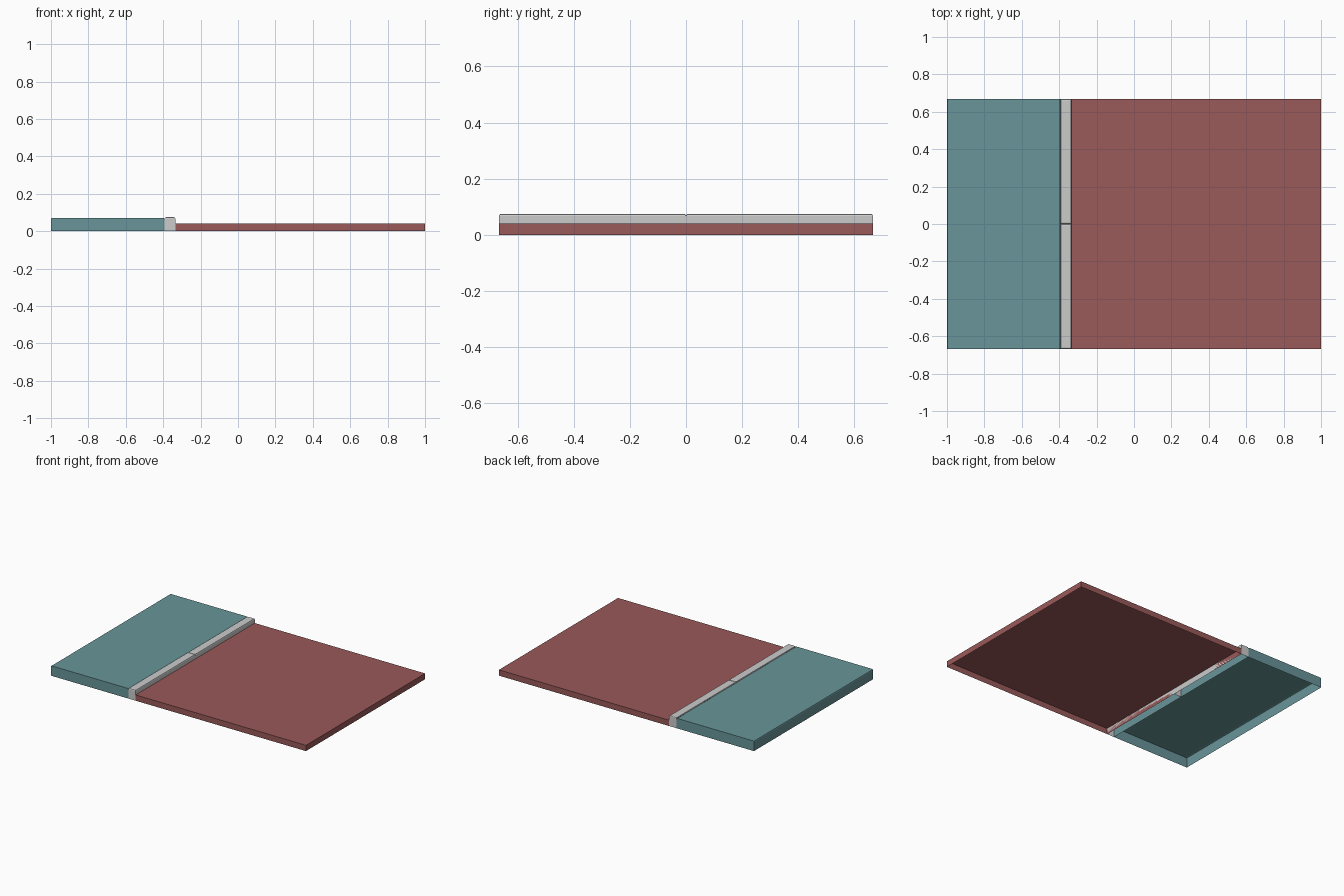
import bpy, bmesh

if "Cube" in bpy.data.objects:
    bpy.data.objects.remove(bpy.data.objects["Cube"])

HALF_Y = 0.667
SEAM_L, SEAM_R = -0.393, -0.335


def paint(name, colour):
    mat = bpy.data.materials.new(name)
    mat.diffuse_color = colour
    mat.use_nodes = True
    mat.node_tree.nodes["Principled BSDF"].inputs["Base Color"].default_value = mat.diffuse_color
    return mat


def open_slab(name, x0, x1, y0, y1, height, mat=None, bevel=0.0, pick=None, drop_left=False):
    """Box shell without an underside; top edges chosen by pick are bevelled."""
    bm = bmesh.new()
    bmesh.ops.create_cube(bm, size=1)
    for v in bm.verts:
        v.co.x = x1 if v.co.x > 0 else x0
        v.co.y = y1 if v.co.y > 0 else y0
        v.co.z = height if v.co.z > 0 else 0
    if bevel:
        top = [e for e in bm.edges if all(v.co.z > height / 2 for v in e.verts) and pick(e)]
        bmesh.ops.bevel(bm, geom=top, offset=bevel, segments=2, profile=0.5, affect='EDGES')
    bm.normal_update()
    hidden = [f for f in bm.faces
              if f.normal.z < -0.99 or (drop_left and f.normal.x < -0.99)]
    bmesh.ops.delete(bm, geom=hidden, context='FACES')
    mesh = bpy.data.meshes.new(name)
    bm.to_mesh(mesh)
    bm.free()
    obj = bpy.data.objects.new(name, mesh)
    bpy.context.collection.objects.link(obj)
    if mat:
        mesh.materials.append(mat)
    return obj


teal = paint("teal_paving", (0.14, 0.30, 0.32, 1))
red = paint("red_surface", (0.32, 0.10, 0.10, 1))

# Raised pavement with softened long edges
open_slab("pavement", -1, SEAM_L, -HALF_Y, HALF_Y, 0.071, teal, 0.008,
          lambda e: abs(e.verts[0].co.x - e.verts[1].co.x) < 1e-5)

# Lower flat surface
open_slab("road", SEAM_R, 1, -HALF_Y, HALF_Y, 0.041, red)

# Two kerb stones, end to end, rounded around the top
for name, y0, y1 in (("kerb_front", -HALF_Y, 0), ("kerb_back", 0, HALF_Y)):
    open_slab(name, SEAM_L, SEAM_R, y0, y1, 0.075, None, 0.008, lambda e: True, True)
